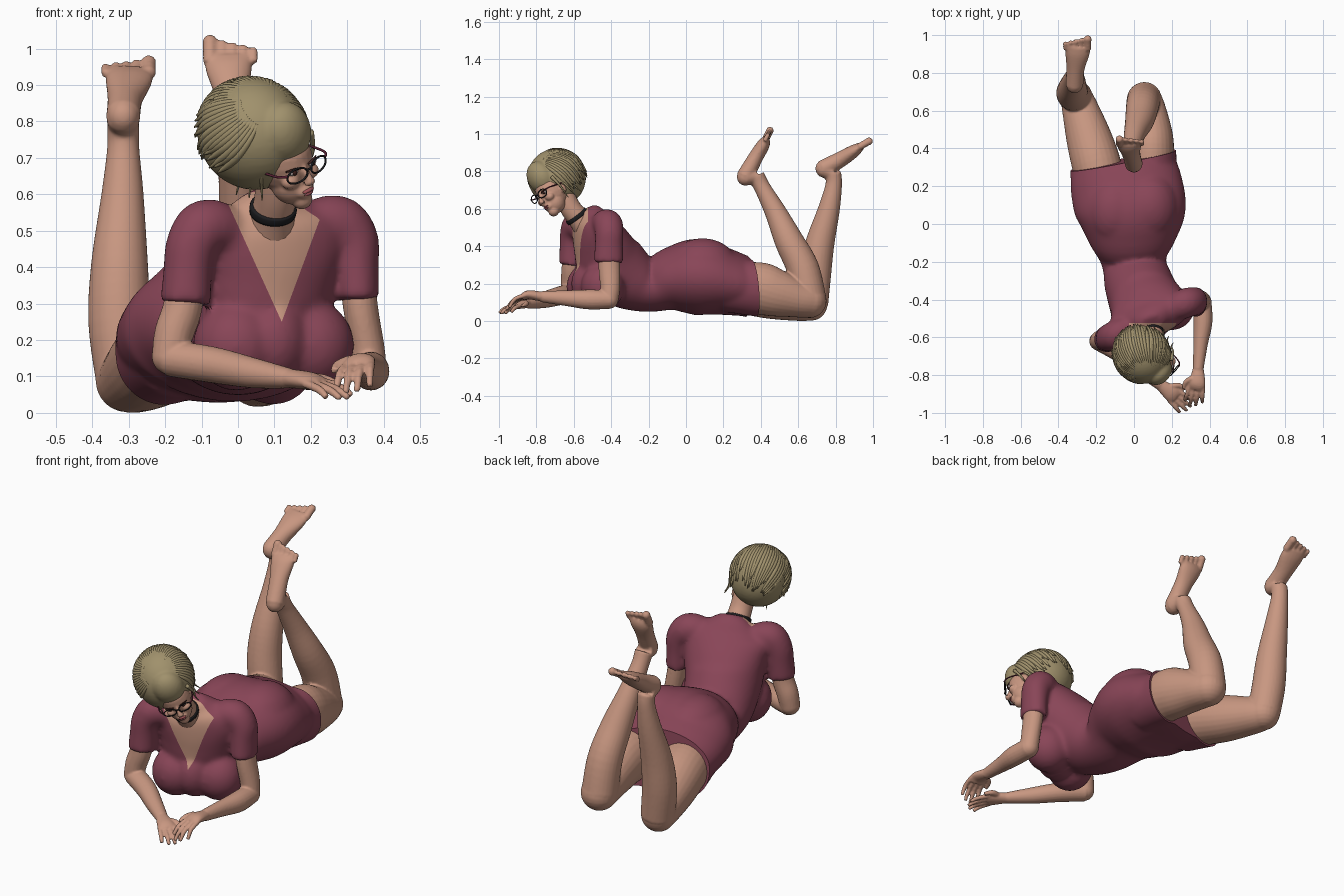
import bpy, bmesh, math, random
from mathutils import Vector, Matrix

if "Cube" in bpy.data.objects:
    bpy.data.objects.remove(bpy.data.objects["Cube"])

random.seed(4)

def material(name, r, g, b):
    m = bpy.data.materials.new(name)
    m.diffuse_color = (r, g, b, 1)
    m.use_nodes = True
    m.node_tree.nodes["Principled BSDF"].inputs["Base Color"].default_value = m.diffuse_color
    return m

SKIN = material("warm skin", .58, .31, .22)
DRESS = material("plum dress", .25, .06, .096)
HAIR = material("ash blonde hair", .352, .283, .15)
BLACK = material("black choker and rims", .012, .012, .014)
FRAME = material("dark red glasses temples", .1, .015, .035)
LIPS = material("rose lips", .33, .08, .09)
WHITE = material("eye white", .5, .42, .4)
IRIS = material("dark brown iris", .05, .015, .012)

def tube(bm, pts, ref=(1, 0, 0), ref2=None, n=20, sub=5):
    """Closed elliptical tube through points (x, y, z, r side[, r other])."""
    P = [Vector((*p, p[3]) if len(p) == 4 else p) for p in pts]
    S = []
    for i in range(len(P) - 1):
        a, b, c, d = P[max(i - 1, 0)], P[i], P[i + 1], P[min(i + 2, len(P) - 1)]
        for k in range(sub):
            t = k / sub
            S.append(.5 * (2 * b + (c - a) * t + (2 * a - 5 * b + 4 * c - d) * t**2
                           + (3 * b - a - 3 * c + d) * t**3))
    S.append(P[-1])
    rings = []
    for i, s in enumerate(S):
        tan = (S[min(i + 1, len(S) - 1)] - S[max(i - 1, 0)])
        tan = Vector(tan[:3]).normalized()
        r = Vector(ref).lerp(Vector(ref2 or ref), i / (len(S) - 1))
        side = (r - tan * r.dot(tan)).normalized()
        up = tan.cross(side)
        rings.append([bm.verts.new(Vector(s[:3]) + side * s[3] * math.cos(w) + up * s[4] * math.sin(w))
                      for w in (2 * math.pi * k / n for k in range(n))])
    for A, B in zip(rings, rings[1:]):
        for k in range(n):
            bm.faces.new((A[k], A[(k + 1) % n], B[(k + 1) % n], B[k]))
    bm.faces.new(rings[0][::-1])
    bm.faces.new(rings[-1])

def ball(bm, c, r, basis=Matrix.Identity(3), seg=24):
    r = (r, r, r) if isinstance(r, (int, float)) else r
    bmesh.ops.create_uvsphere(bm, u_segments=seg, v_segments=seg // 2, radius=1,
                              matrix=Matrix.Translation(c) @ basis.to_4x4() @ Matrix.Diagonal((*r, 1)))

def finish(bm, name, mat, voxel=0, smooth=4):
    """Turn a bmesh into an object; voxel > 0 fuses the pieces into one skin."""
    bmesh.ops.recalc_face_normals(bm, faces=bm.faces)
    me = bpy.data.meshes.new(name)
    bm.to_mesh(me)
    bm.free()
    ob = bpy.data.objects.new(name, me)
    bpy.context.collection.objects.link(ob)
    if voxel:
        m = ob.modifiers.new("fuse", 'REMESH')
        m.mode, m.voxel_size = 'VOXEL', voxel
        m = ob.modifiers.new("soften", 'SMOOTH')
        m.factor, m.iterations = .5, smooth
        dg = bpy.context.evaluated_depsgraph_get()
        ob.data = bpy.data.meshes.new_from_object(ob.evaluated_get(dg))
        ob.modifiers.clear()
    ob.data.materials.clear()
    ob.data.materials.append(mat)
    ob.data.shade_smooth()
    return ob

L_THIGH = [(-.165, .18, .18, .125), (-.2, .32, .165, .13), (-.24, .46, .13, .12), (-.285, .61, .096, .097),
           (-.305, .67, .088, .086)]
R_THIGH = [(.09, .2, .18, .12), (.095, .38, .175, .118, .14), (.09, .48, .15, .113, .128), (.07, .6, .118, .1),
           (.055, .66, .108, .092)]

# Dress: torso, bust, seat, upper skirt over the thighs and sleeves fused together
bm = bmesh.new()
tube(bm, [(-.07, .46, .185, .27, .145), (-.06, .32, .187, .28, .16), (-.04, .2, .21, .297, .18),
          (-.015, .06, .235, .292, .205), (-.008, -.08, .218, .235, .172), (0, -.2, .178, .172, .13),
          (.02, -.3, .22, .18, .167), (.055, -.4, .31, .192, .183), (.08, -.45, .41, .207, .152),
          (.09, -.49, .5, .215, .112), (.09, -.51, .56, .13, .077), (.095, -.53, .6, .06, .05)],
     ref2=(.92, .39, 0), n=40)
for thigh in (L_THIGH, R_THIGH):
    tube(bm, [(*p[:3], p[3] + .012, p[-1] + .012) for p in thigh[:3]], n=28)
for c, r in (((-.005, -.52, .185), (.12, .12, .125)), ((.2, -.445, .185), (.12, .118, .125)),
             ((.1, -.49, .2), (.1, .125, .13)), ((-.1, .07, .285), (.16, .19, .155)),
             ((.08, .09, .285), (.16, .19, .158))):
    ball(bm, c, r)
tube(bm, [(.2, -.45, .51, .07), (.27, -.42, .52, .08), (.315, -.41, .475, .072, .077),
          (.325, -.412, .4, .062, .077), (.328, -.414, .31, .06, .082)])
tube(bm, [(-.03, -.55, .5, .07), (-.09, -.585, .51, .078), (-.127, -.6, .46, .072, .075),
          (-.138, -.605, .39, .068, .072), (-.144, -.61, .3, .07, .072)])
dress = finish(bm, "dress", DRESS, .011, 14)
dress.data.materials.append(SKIN)

# Slanted hem cut, then V neckline: cut the edges and recolour the inside
bm = bmesh.new()
bm.from_mesh(dress.data)
cut = bmesh.ops.bisect_plane(bm, geom=bm.faces[:] + bm.edges[:] + bm.verts[:], plane_co=(-.06, .335, .18),
                             plane_no=(-.19, .98, .08), clear_outer=True)
bmesh.ops.contextual_create(bm, geom=[e for e in cut["geom_cut"] if isinstance(e, bmesh.types.BMEdge)])
tip, L, R = Vector((.12, 0, .25)), Vector((-.03, 0, .58)), Vector((.25, 0, .6))
nl = (L - tip).cross(Vector((0, 1, 0))).normalized()
nr = (R - tip).cross(Vector((0, -1, 0))).normalized()
nl, nr = (nl if nl.x > 0 else -nl), (nr if nr.x < 0 else -nr)
back = Vector((0, -.525, 0))
for co, no in ((tip, nl), (tip, nr), (back, Vector((0, -1, 0)))):
    fs = [f for f in bm.faces if f.calc_center_median().z > .2 and f.calc_center_median().y < -.4]
    geom = fs + list({e for f in fs for e in f.edges}) + list({v for f in fs for v in f.verts})
    bmesh.ops.bisect_plane(bm, geom=geom, plane_co=co, plane_no=no, dist=1e-5)
for f in bm.faces:
    c = f.calc_center_median()
    if c.z > .24 and c.y < -.525 and (c - tip).dot(nl) > 0 and (c - tip).dot(nr) > 0:
        f.material_index = 1
    f.smooth = len(f.verts) < 8
bm.to_mesh(dress.data)
bm.free()

# Legs: thigh, shin, foot and toes
def leg(name, thigh, shin, foot, toe_dir):
    bm = bmesh.new()
    tube(bm, thigh, n=28)
    ball(bm, thigh[-1][:3], thigh[-1][3])
    tube(bm, shin, n=28)
    ball(bm, foot[0][:3], (.043, .043, .046))
    tube(bm, [(*shin[-1][:3], .043), foot[0]])
    tube(bm, foot)
    end, d = Vector(foot[-1][:3]), Vector(toe_dir).normalized()
    sgn = 1 if name.startswith("right") else -1
    for i in range(5):
        r = .02 if i == 0 else .0125
        a = end + Vector((sgn * (-.05 if i == 0 else -.045 + .0285 * i), 0, 0)) - d * .02
        b = a + d * (.062 - .007 * i)
        tube(bm, [(*a, r), (*b, r)], n=10, sub=2)
        ball(bm, b, r * 1.1, seg=10)
    finish(bm, name, SKIN, .0065, 3)

leg("left_leg", L_THIGH,
    [(-.305, .675, .09, .085), (-.325, .69, .25, .086), (-.325, .715, .41, .078), (-.317, .765, .6, .058),
     (-.315, .79, .73, .044), (-.315, .785, .79, .045)],
    [(-.315, .735, .815, .047), (-.31, .82, .86, .048, .043), (-.3, .9, .91, .064, .034),
     (-.295, .942, .94, .064, .018)], (0, .87, .5))
leg("right_leg", R_THIGH,
    [(.052, .66, .115, .09), (.045, .625, .28, .087), (.03, .55, .43, .077), (.005, .48, .58, .058),
     (-.01, .41, .71, .044), (-.012, .375, .775, .046)],
    [(.0, .315, .77, .047), (-.015, .37, .87, .048, .04), (-.025, .415, .945, .064, .034),
     (-.027, .43, .98, .064, .018)], (0, .45, .9))

# Arms with hands
def arm(name, upper, fore, palm, fwd, side, drop):
    bm = bmesh.new()
    tube(bm, upper)
    ball(bm, upper[-1][:3], upper[-1][3])
    tube(bm, fore, ref=(0, 0, 1))
    p, d, s = Vector(palm), Vector(fwd).normalized(), Vector(side).normalized()
    w = Vector(fore[-1][:3])
    a = p + d * .035
    tube(bm, [(*w, .03, .026), (*p, .043, .024), (*a, .042, .017)], ref=s)
    for i in range(4):
        b = a + s * (i - 1.5) * .023
        ln = (.085, .1, .095, .07)[i]
        m = b + d * ln * .55 + s * (i - 1.5) * .005
        e = b + d * ln + s * (i - 1.5) * .008 - Vector((0, 0, drop))
        tube(bm, [(*(b - d * .02), .012), (*m, .0115), (*e, .009)], ref=s, n=10, sub=3)
    t = p - s * .03 - d * .02
    tube(bm, [(*t, .016), (*(t - s * .03 + d * .03), .014), (*(t - s * .035 + d * .07), .009)],
         ref=(0, 0, 1), n=10, sub=3)
    finish(bm, name, SKIN, .0055, 2)

arm("right_arm",
    [(.32, -.41, .46, .05), (.335, -.41, .3, .048, .058), (.355, -.405, .18, .047, .053), (.36, -.41, .115, .049)],
    [(.36, -.405, .115, .05), (.365, -.52, .115, .053, .05), (.352, -.64, .122, .042, .038), (.34, -.77, .13, .03, .028)],
    (.335, -.84, .14), (-.2, -1, -.4), (1, -.2, .1), .035)
arm("left_arm",
    [(-.13, -.6, .46, .05), (-.15, -.61, .3, .054), (-.175, -.615, .22, .054), (-.187, -.62, .155, .05)],
    [(-.187, -.62, .15, .05), (-.07, -.685, .132, .05), (.04, -.77, .11, .042), (.14, -.85, .095, .028, .031)],
    (.195, -.895, .088), (.76, -.65, -.28), (-.62, -.78, -.1), .012)

# Neck and choker
bm = bmesh.new()
tube(bm, [(.085, -.515, .48, .075), (.095, -.57, .545, .061), (.102, -.615, .6, .056), (.1, -.65, .67, .056)])
finish(bm, "neck", SKIN)
bm = bmesh.new()
tube(bm, [(.0955, -.577, .549, .064), (.0965, -.585, .56, .0655), (.0975, -.591, .568, .0635)], sub=2, n=28)
finish(bm, "choker", BLACK)

# Head frame: side, forward and up directions of the turned head
up = Vector((-.15, -.45, .88)).normalized()
fw = Vector((.65, -.7, -.25))
fw = (fw - up * fw.dot(up)).normalized()
sd = up.cross(fw)
HEAD = Matrix((sd, fw, up)).transposed()
C = Vector((.125, -.717, .692))
def hp(a, b, c):
    return C + sd * a + fw * b + up * c

bm = bmesh.new()
ball(bm, hp(0, -.005, .01), (.079, .093, .105), HEAD)
ball(bm, hp(0, .022, -.06), (.06, .06, .062), HEAD)
ball(bm, hp(0, .052, -.104), (.03, .03, .028), HEAD)
ball(bm, hp(0, .07, -.072), (.03, .022, .022), HEAD)
tube(bm, [(*hp(0, .083, .005), .009), (*hp(0, .1, -.025), .011), (*hp(0, .104, -.037), .015)], ref=sd, n=10)
ball(bm, hp(0, .1, -.038), (.017, .014, .01), HEAD)
for s in (-1, 1):
    ball(bm, hp(s * .036, .062, -.03), (.026, .024, .022), HEAD)
    ball(bm, hp(s * .08, -.01, -.015), (.012, .02, .03), HEAD)
finish(bm, "face", SKIN, .005, 3)

bm = bmesh.new()
ball(bm, hp(0, .088, -.067), (.02, .008, .0055), HEAD, 16)
ball(bm, hp(0, .086, -.076), (.016, .009, .006), HEAD, 16)
finish(bm, "lips", LIPS)

# Eyes and lashes
for s, side in ((-1, "right"), (1, "left")):
    for part, mat, f, r in (("eye_white", WHITE, .08, (.016, .008, .008)), ("iris", IRIS, .085, (.008, .006, .008))):
        bm = bmesh.new()
        ball(bm, hp(s * .034, f, .002), r, HEAD, 16)
        finish(bm, side + "_" + part, mat)
    bm = bmesh.new()
    tube(bm, [(*hp(s * .016, .087, .008), .003), (*hp(s * .034, .088, .013), .004), (*hp(s * .056, .074, .011), .002)], n=8)
    finish(bm, side + "_lash", IRIS)

# Glasses: flat oval rims with a bridge, and temples
bm, arms = bmesh.new(), bmesh.new()
for s in (-1, 1):
    tube(bm, [(*hp(s * .039 + .032 * math.cos(t), .108 - .012 * (math.cos(t) * s + 1) / 2, .021 * math.sin(t)), .0028)
              for t in (2 * math.pi * k / 16 for k in range(17))], ref=fw, n=8, sub=2)
    tube(arms, [(*hp(s * .07, .098, .01), .004), (*hp(s * .088, .07, .01), .0035), (*hp(s * .09, -.03, .008), .0035)],
         ref=up, n=8)
tube(bm, [(*hp(-.009, .108, .005), .003), (*hp(0, .112, .008), .003), (*hp(.009, .108, .005), .003)], ref=up, n=8)
finish(bm, "glasses_rims", BLACK)
finish(arms, "glasses_temples", FRAME)

# Hair: cap, swept fringe, wisps and layered strands
HC = hp(0, -.093, .067) - sd * .018
bm = bmesh.new()
ball(bm, HC, (.147, .16, .156), HEAD, 40)
ball(bm, (.128, -.778, .768), (.078, .066, .09), HEAD, 32)
finish(bm, "hair_cap", HAIR, .008, 4)
bm = bmesh.new()
pole, U, V = Vector((0, .6, .8)), Vector((0, -.8, .6)), Vector((1, 0, 0))
for i in range(44):
    a = -2.05 + 4.1 * i / 43
    end = random.uniform(1.7, 2.3) if abs(a) > .8 else random.uniform(2.2, 2.7)
    pts = []
    for k in range(6):
        s = .5 + (end - .5) * k / 5
        w = a + .25 * (k / 5) ** 2
        q = pole * math.cos(s) + (U * math.cos(w) + V * math.sin(w)) * math.sin(s)
        q = Vector((q.x * .147, q.y * .16, q.z * .156)) * (1.05 if k == 5 else .965)
        pts.append((*(HC + HEAD @ q), (.005, .009, .011, .012, .01, .002)[k]))
    tube(bm, pts, ref=HEAD @ q, n=8, sub=3)
finish(bm, "hair_strands", HAIR)
bm = bmesh.new()
for s in (-1, 1):
    for k in range(3):
        tube(bm, [(*hp(s * .085, .03 - .03 * k, .06), .01), (*hp(s * .096, .015 - .035 * k, 0), .006),
                  (*hp(s * (.09 + .006 * k), -.04 * k, -.045), .004),
                  (*hp(s * (.096 + .008 * k), -.045 * k, -.08), .0015)], n=8)
finish(bm, "hair_wisps", HAIR)
